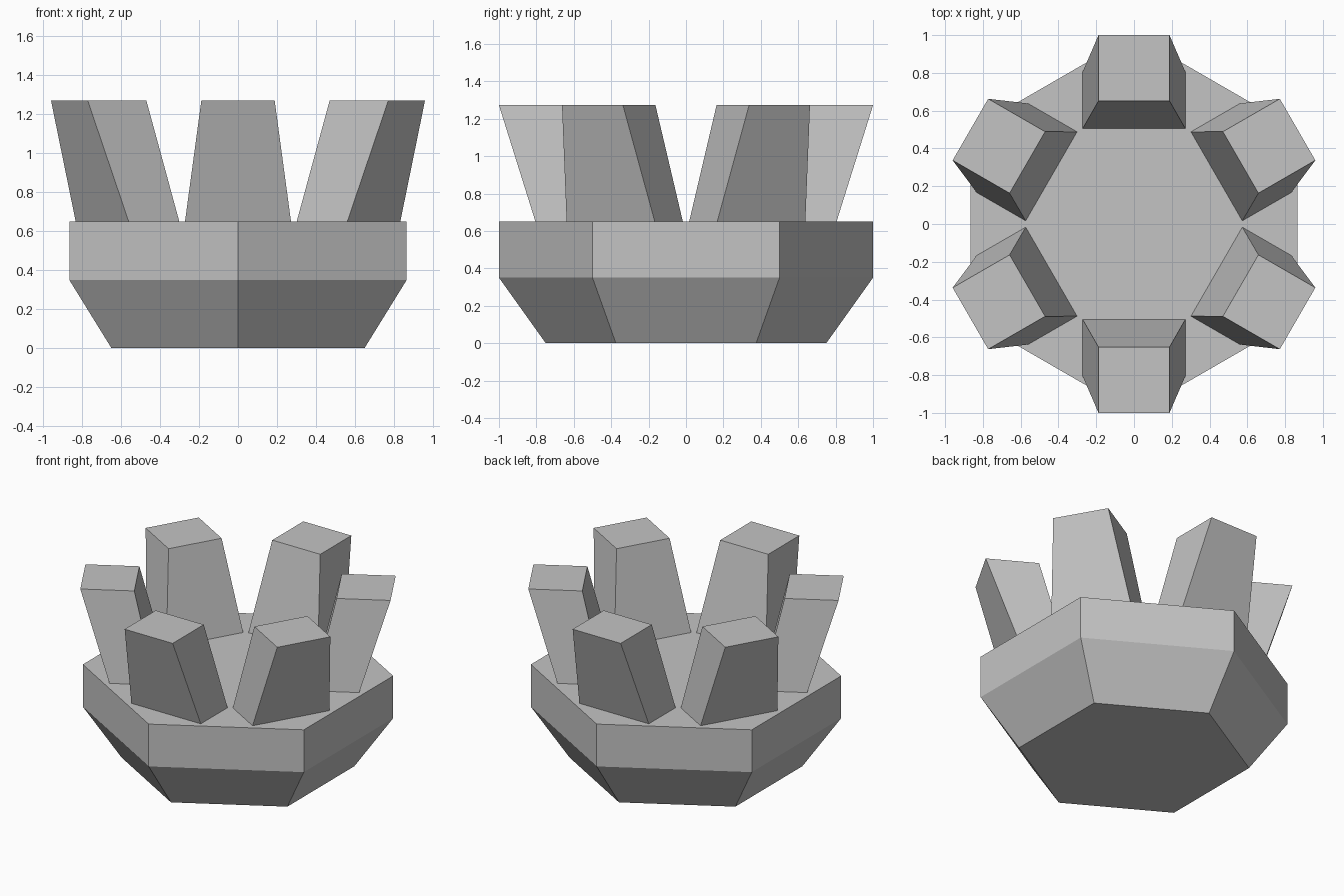
import bpy, bmesh
from math import sin, cos, radians
from mathutils import Matrix

cube = bpy.data.objects.get("Cube")
if cube:
    bpy.data.objects.remove(cube, do_unlink=True)

grey = bpy.data.materials.new("plain_grey")
grey.use_nodes = True
colour = (0.55, 0.55, 0.55, 1)
grey.diffuse_color = colour
grey.node_tree.nodes["Principled BSDF"].inputs["Base Color"].default_value = colour


def loft(name, rings, turn=0):
    """Skin a stack of matching rings into a closed, flat-shaded solid."""
    bm = bmesh.new()
    loops = [[bm.verts.new(p) for p in ring] for ring in rings]
    for low, high in zip(loops, loops[1:]):
        for i in range(len(low)):
            j = (i + 1) % len(low)
            bm.faces.new((low[i], low[j], high[j], high[i]))
    bm.faces.new(loops[0][::-1])
    bm.faces.new(loops[-1])
    bmesh.ops.recalc_face_normals(bm, faces=bm.faces[:])
    bm.transform(Matrix.Rotation(turn, 4, "Z"))
    mesh = bpy.data.meshes.new(name)
    bm.to_mesh(mesh)
    bm.free()
    mesh.materials.append(grey)
    obj = bpy.data.objects.new(name, mesh)
    bpy.context.collection.objects.link(obj)
    return obj


def hexagon(radius, z):
    angles = [radians(30 + 60 * i) for i in range(6)]
    return [(radius * cos(a), radius * sin(a), z) for a in angles]


def rectangle(inner, outer, half_width, z):
    return [(inner, -half_width, z), (outer, -half_width, z),
            (outer, half_width, z), (inner, half_width, z)]


# Hexagonal bowl-shaped base with a tapered underside
loft("base", [hexagon(0.75, 0), hexagon(1, 0.35), hexagon(1, 0.65)])

# Six tapered prongs leaning outwards, one at each corner of the base
for i in range(6):
    loft(f"prong_{i + 1}",
         [rectangle(0.505, 0.805, 0.272, 0.65), rectangle(0.652, 1, 0.188, 1.272)],
         radians(30 + 60 * i))
